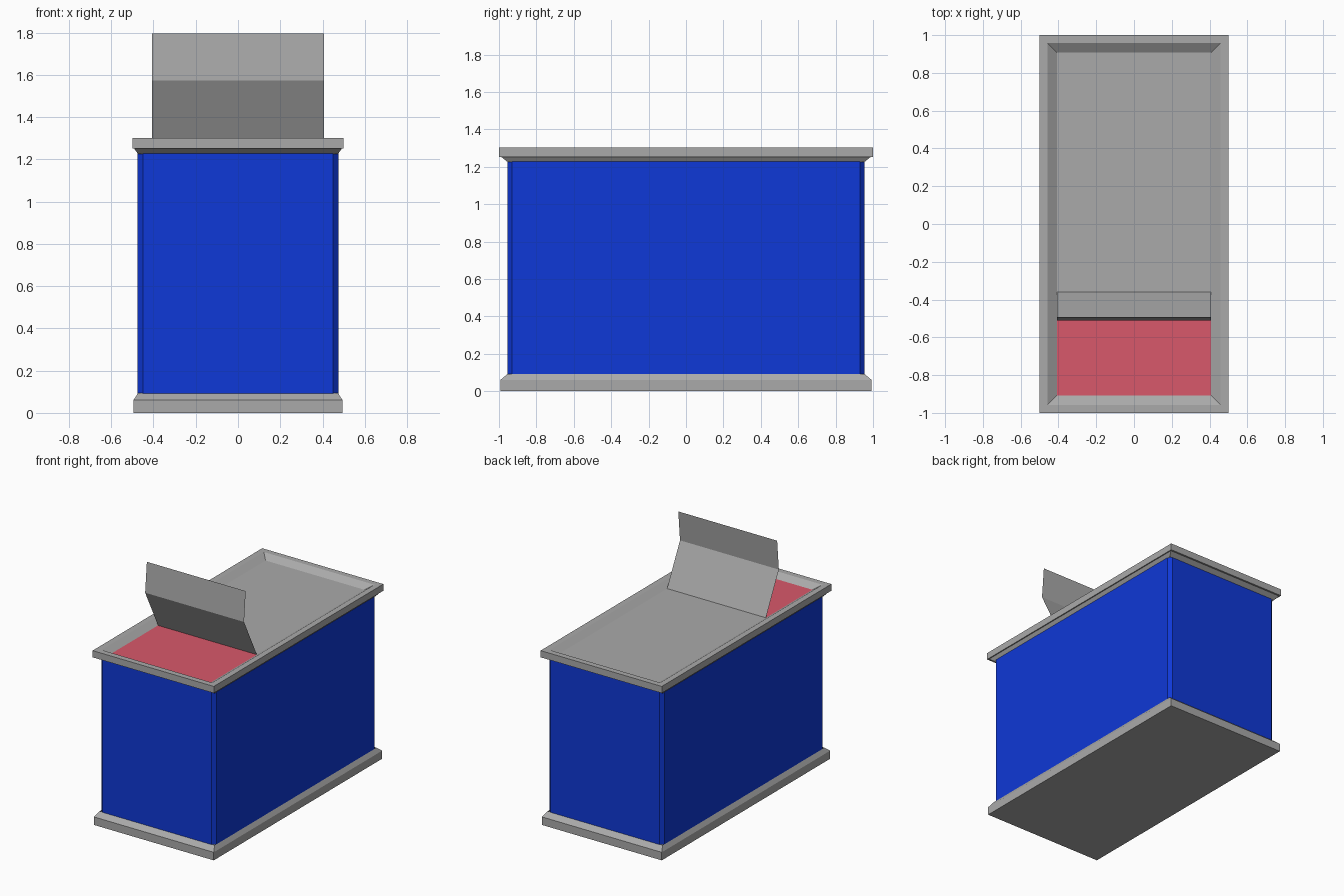
import bpy

if "Cube" in bpy.data.objects:
    bpy.data.objects.remove(bpy.data.objects["Cube"])


def material(name, rgb):
    m = bpy.data.materials.new(name)
    m.diffuse_color = (*rgb, 1.0)
    m.use_nodes = True
    m.node_tree.nodes["Principled BSDF"].inputs["Base Color"].default_value = m.diffuse_color
    return m


grey = material("grey metal", (0.40, 0.40, 0.40))
blue = material("blue paint", (0.0046, 0.04, 0.68))
red = material("red surface", (0.69, 0.098, 0.146))


def make(name, verts, faces, mat):
    mesh = bpy.data.meshes.new(name)
    mesh.from_pydata(verts, [], faces)
    mesh.materials.append(mat)
    obj = bpy.data.objects.new(name, mesh)
    bpy.context.collection.objects.link(obj)
    return obj


def outline(hx, hy, c=0.0):
    """Counter-clockwise rectangle, with chamfered corners if c > 0."""
    if c == 0:
        return [(-hx, -hy), (hx, -hy), (hx, hy), (-hx, hy)]
    return [(-hx + c, -hy), (hx - c, -hy), (hx, -hy + c), (hx, hy - c),
            (hx - c, hy), (-hx + c, hy), (-hx, hy - c), (-hx, -hy + c)]


def loft(name, rings, mat, chamfer=0.0, cap_bottom=False):
    """Stack of rectangles (half x, half y, z) joined by flat sides."""
    verts, faces = [], []
    for hx, hy, z in rings:
        verts += [(x, y, z) for x, y in outline(hx, hy, chamfer)]
    n = len(verts) // len(rings)
    for r in range(len(rings) - 1):
        for i in range(n):
            j = (i + 1) % n
            faces.append((r * n + i, r * n + j, (r + 1) * n + j, (r + 1) * n + i))
    if cap_bottom:
        faces.append(tuple(reversed(range(n))))
    return make(name, verts, faces, mat)


def sheet(name, half_x, profile, mat):
    """Thin folded sheet: (y, z) profile swept across x."""
    verts = [(s * half_x, y, z) for y, z in profile for s in (-1, 1)]
    faces = [(2 * i, 2 * i + 1, 2 * i + 3, 2 * i + 2) for i in range(len(profile) - 1)]
    return make(name, verts, faces, mat)


IN_X, IN_Y, FLOOR, HINGE = 0.408, 0.908, 1.27, -0.36

# plinth with sloped upper edge
loft("base", [(0.495, 0.993, 0), (0.495, 0.993, 0.06), (0.474, 0.953, 0.093)],
     grey, cap_bottom=True)

# chamfered cabinet
loft("cabinet_body", [(0.475, 0.955, 0.09), (0.475, 0.955, 1.23)], blue, chamfer=0.025)

# flared top rim with sloped inner lip
loft("top_rim", [(0.473, 0.953, 1.225), (0.492, 0.987, 1.252), (0.5, 1.0, 1.252),
                 (0.5, 1.0, 1.302), (0.457, 0.957, 1.302), (IN_X, IN_Y, FLOOR)], grey)

# recessed top surfaces
sheet("top_panel", IN_X, [(HINGE, FLOOR), (IN_Y, FLOOR)], grey)
sheet("red_panel", IN_X, [(-IN_Y, FLOOR), (HINGE, FLOOR)], red)

# folded upright screen
sheet("folded_screen", IN_X, [(HINGE, FLOOR), (-0.512, 1.572), (-0.492, 1.795)], grey)
